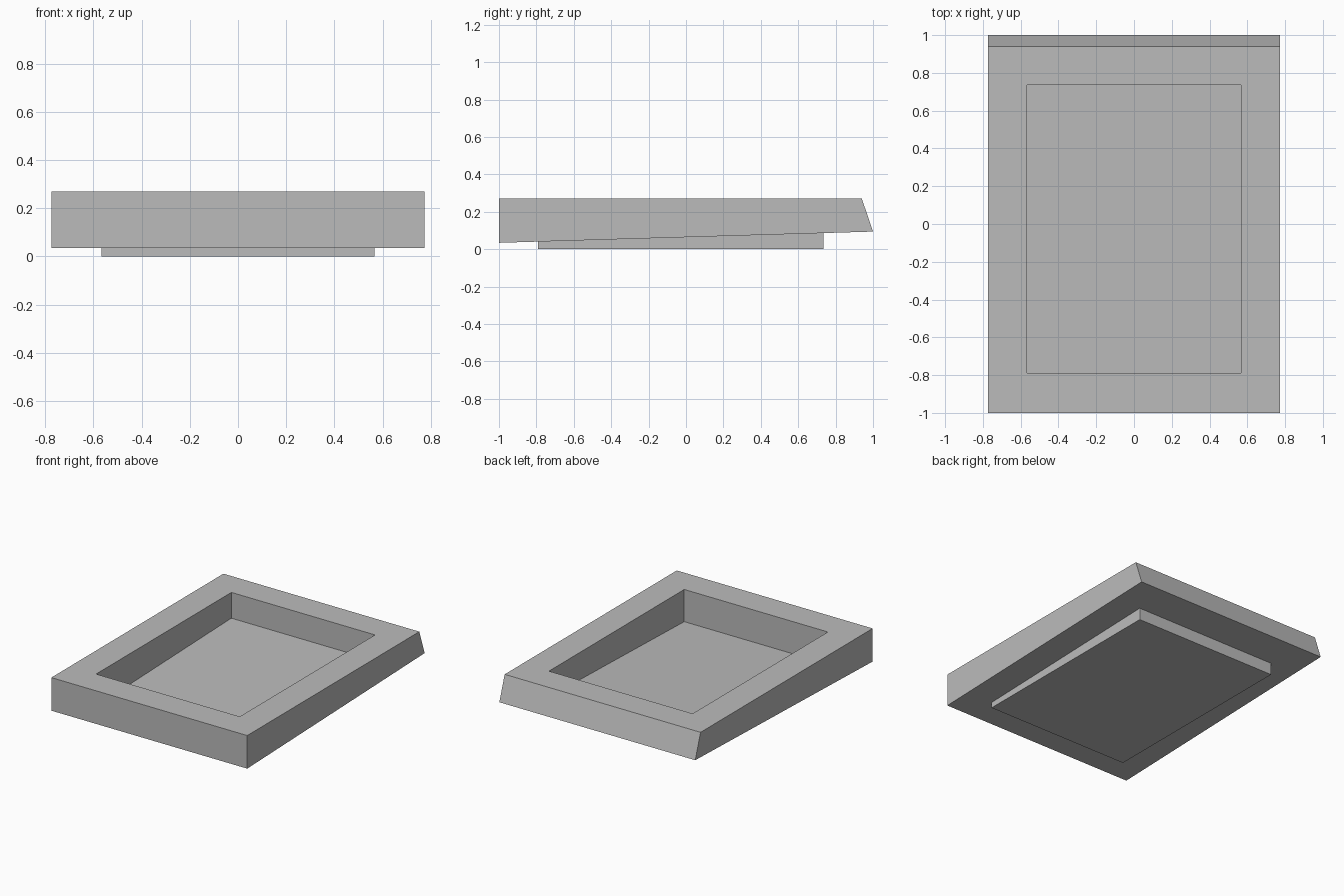
import bpy
import bmesh

if "Cube" in bpy.data.objects:
    bpy.data.objects.remove(bpy.data.objects["Cube"], do_unlink=True)

# Single plain grey
grey = bpy.data.materials.new("plain_grey")
grey.use_nodes = True
colour = (0.5, 0.5, 0.5, 1)
grey.diffuse_color = colour
grey.node_tree.nodes["Principled BSDF"].inputs["Base Color"].default_value = colour

TOP = 0.27
HALF_WIDTH, INNER_HALF = 0.773, 0.567
INNER_FRONT, INNER_BACK = -0.79, 0.735


def slope(y):
    """Height of the tilted underside at depth y."""
    return 0.064 + 0.03 * y


def prism(name, profile, half):
    """Extrude a side profile of (y, z) points across x."""
    bm = bmesh.new()
    face = bm.faces.new([bm.verts.new((-half, y, z)) for y, z in profile])
    side = bmesh.ops.extrude_face_region(bm, geom=[face])["geom"]
    moved = [v for v in side if isinstance(v, bmesh.types.BMVert)]
    bmesh.ops.translate(bm, verts=moved, vec=(2 * half, 0, 0))
    bmesh.ops.recalc_face_normals(bm, faces=bm.faces)
    mesh = bpy.data.meshes.new(name)
    bm.to_mesh(mesh)
    bm.free()
    mesh.materials.append(grey)
    obj = bpy.data.objects.new(name, mesh)
    bpy.context.collection.objects.link(obj)
    return obj


# Wedge-shaped outer frame with a slanted back end
frame = prism("tray_frame", [(-1, slope(-1)), (1, slope(1)), (0.94, TOP), (-1, TOP)], HALF_WIDTH)

# Rectangular opening through the frame
cutter = prism("opening_cutter", [(INNER_FRONT, -0.2), (INNER_BACK, -0.2),
                                  (INNER_BACK, 0.5), (INNER_FRONT, 0.5)], INNER_HALF)
cutter.hide_render = True
cut = frame.modifiers.new("opening", "BOOLEAN")
cut.operation = "DIFFERENCE"
cut.solver = "EXACT"
cut.object = cutter
bpy.context.view_layer.objects.active = frame
bpy.ops.object.modifier_apply(modifier="opening")
bpy.data.objects.remove(cutter, do_unlink=True)

# Base plinth: flat below, its tilted top is the tray floor
prism("base_plinth", [(INNER_FRONT, 0), (INNER_BACK, 0),
                      (INNER_BACK, slope(INNER_BACK)), (INNER_FRONT, slope(INNER_FRONT))], INNER_HALF)
